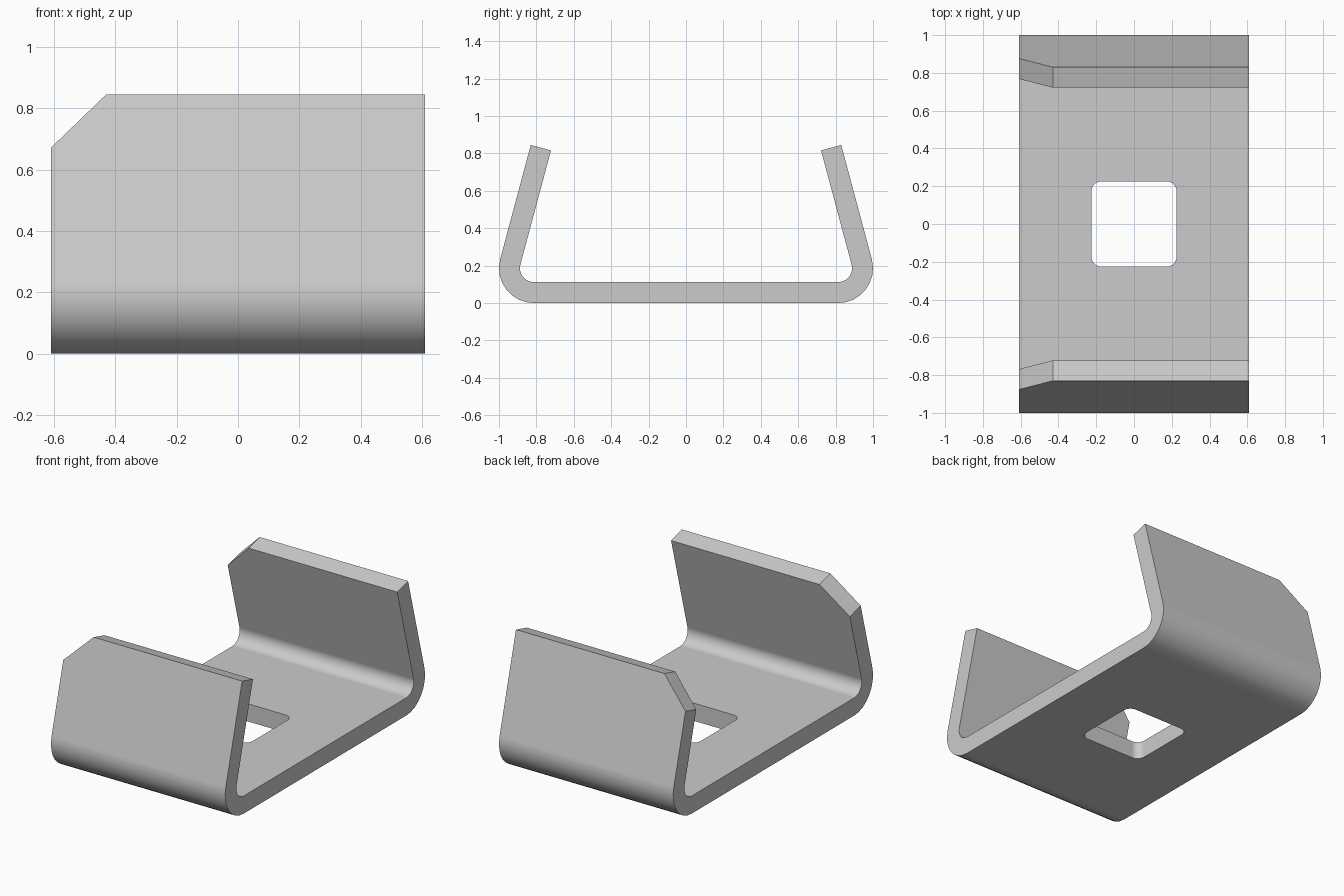
import bpy, bmesh
from math import sin, cos, radians, pi
from mathutils import Vector

if "Cube" in bpy.data.objects:
    bpy.data.objects.remove(bpy.data.objects["Cube"])

HALF_WIDTH = 0.61      # along x
THICK = 0.112          # sheet thickness
RADIUS = 0.186         # outer bend radius
LEAN = radians(15)     # inward lean of the flanges
TOP = 0.845
CHAMFER = 0.18
HOLE, HOLE_RADIUS = 0.225, 0.05
STEPS = 8

steel = bpy.data.materials.new("light grey steel")
steel.use_nodes = True
grey = (0.6, 0.6, 0.6, 1)
steel.diffuse_color = grey
steel.node_tree.nodes["Principled BSDF"].inputs["Base Color"].default_value = grey


def prism(name, points, sweep):
    """Sweep a closed outline of 3D points along a vector."""
    bm = bmesh.new()
    face = bm.faces.new([bm.verts.new(p) for p in points])
    result = bmesh.ops.extrude_face_region(bm, geom=[face])
    moved = [g for g in result["geom"] if isinstance(g, bmesh.types.BMVert)]
    bmesh.ops.translate(bm, verts=moved, vec=sweep)
    bmesh.ops.recalc_face_normals(bm, faces=bm.faces)
    mesh = bpy.data.meshes.new(name)
    bm.to_mesh(mesh)
    bm.free()
    mesh.materials.append(steel)
    obj = bpy.data.objects.new(name, mesh)
    bpy.context.collection.objects.link(obj)
    return obj


def arc(cx, cy, r, start, end, steps):
    return [(cx + r * cos(start + (end - start) * i / steps),
             cy + r * sin(start + (end - start) * i / steps)) for i in range(steps + 1)]


# Bent sheet: half profile in (y, z), mirrored and swept along x
bend_y = 1 - RADIUS
normal = Vector((0, cos(LEAN), sin(LEAN)))
slope = Vector((0, -sin(LEAN), cos(LEAN)))
tangent = Vector((0, bend_y, RADIUS)) + normal * RADIUS
corner = tangent + slope * ((TOP - tangent.z) / cos(LEAN))
inner_corner = corner - normal * THICK

half = arc(bend_y, RADIUS, RADIUS, -pi / 2, LEAN, STEPS)
half += [corner.yz, inner_corner.yz]
half += arc(bend_y, RADIUS, RADIUS - THICK, LEAN, -pi / 2, STEPS)
outline = half + [(-y, z) for y, z in reversed(half)]
bracket = prism("bracket", [(-HALF_WIDTH, y, z) for y, z in outline],
                (2 * HALF_WIDTH, 0, 0))

# Rounded square hole cutter
c = HOLE - HOLE_RADIUS
ring = []
for i, (sx, sy) in enumerate([(1, 1), (-1, 1), (-1, -1), (1, -1)]):
    ring += arc(sx * c, sy * c, HOLE_RADIUS, i * pi / 2, (i + 1) * pi / 2, 6)
cutters = [prism("hole_cutter", [(x, y, -0.1) for x, y in ring], (0, 0, 0.4))]

# Corner cutters, square to each leaning flange
extra = 0.1
edge = -HALF_WIDTH
triangle = [(edge + CHAMFER + extra, extra),
            (edge - extra, -CHAMFER - extra),
            (edge - extra, extra)]
for side in (1, -1):
    flip = Vector((1, side, 1))
    points = [(corner + normal * 0.1 + slope * v + Vector((u, 0, 0))) * flip
              for u, v in triangle]
    cutters.append(prism("corner_cutter", points, -normal * flip * 0.35))

# Cut the sheet
bpy.ops.object.select_all(action="DESELECT")
bpy.context.view_layer.objects.active = bracket
bracket.select_set(True)
for cutter in cutters:
    cutter.hide_render = True
    mod = bracket.modifiers.new("cut", "BOOLEAN")
    mod.operation = "DIFFERENCE"
    mod.solver = "EXACT"
    mod.object = cutter
    bpy.ops.object.modifier_apply(modifier=mod.name)
    bpy.data.objects.remove(cutter)

# Smooth bends, crisp edges, flat faces kept flat
bpy.ops.object.shade_smooth_by_angle(angle=radians(30))
weighted = bracket.modifiers.new("flat faces", "WEIGHTED_NORMAL")
weighted.keep_sharp = True
